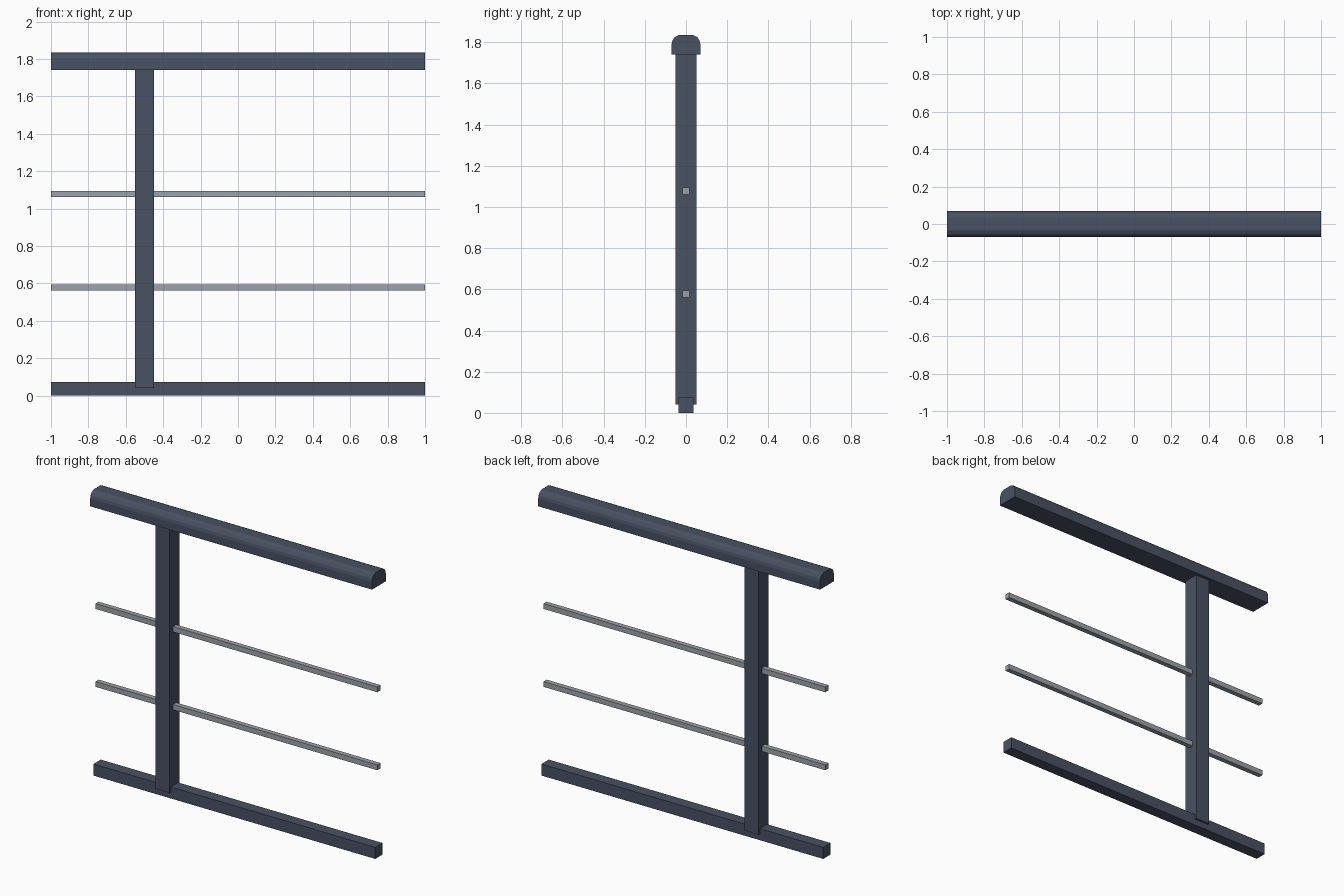
import bpy

if "Cube" in bpy.data.objects:
    bpy.data.objects.remove(bpy.data.objects["Cube"])


def material(name, color):
    m = bpy.data.materials.new(name)
    m.diffuse_color = (*color, 1)
    m.use_nodes = True
    m.node_tree.nodes["Principled BSDF"].inputs["Base Color"].default_value = m.diffuse_color
    return m


dark = material("dark_metal", (0.065, 0.084, 0.125))
light = material("light_metal", (0.33, 0.37, 0.41))


def box(name, x0, x1, half_y, z0, z1, mat):
    bpy.ops.mesh.primitive_cube_add(size=1, location=((x0 + x1) / 2, 0, (z0 + z1) / 2))
    ob = bpy.context.object
    ob.name = name
    ob.scale = (x1 - x0, 2 * half_y, z1 - z0)
    bpy.ops.object.transform_apply(location=False, rotation=False, scale=True)
    ob.data.materials.append(mat)
    return ob


# Bottom rail and upright post
box("bottom_rail", -1, 1, 0.037, 0, 0.074, dark)
box("post", -0.55, -0.45, 0.05, 0.04, 1.745, dark)

# Two thin middle bars
for name, z in (("lower_bar", 0.578), ("upper_bar", 1.078)):
    box(name, -1, 1, 0.016, z - 0.017, z + 0.017, light)

# Handrail: rounded-top profile, mirrored in y and swept along x
half = [(0.07, 1.74), (0.07, 1.79), (0.066, 1.808), (0.055, 1.825), (0.035, 1.835)]
profile = half + [(-y, z) for y, z in reversed(half)]
n = len(profile)
verts = [(x, y, z) for x in (-1, 1) for y, z in profile]
faces = [(i, i + n, (i + 1) % n + n, (i + 1) % n) for i in range(n)]
faces += [tuple(range(n)), tuple(reversed(range(n, 2 * n)))]
faces = [tuple(reversed(f)) for f in faces]
mesh = bpy.data.meshes.new("handrail")
mesh.from_pydata(verts, [], faces)
mesh.materials.append(dark)
handrail = bpy.data.objects.new("handrail", mesh)
bpy.context.collection.objects.link(handrail)
# Consistent outward faces
bpy.ops.object.select_all(action='DESELECT')
handrail.select_set(True)
bpy.context.view_layer.objects.active = handrail
bpy.ops.object.mode_set(mode='EDIT')
bpy.ops.mesh.select_all(action='SELECT')
bpy.ops.mesh.normals_make_consistent(inside=False)
bpy.ops.object.mode_set(mode='OBJECT')
